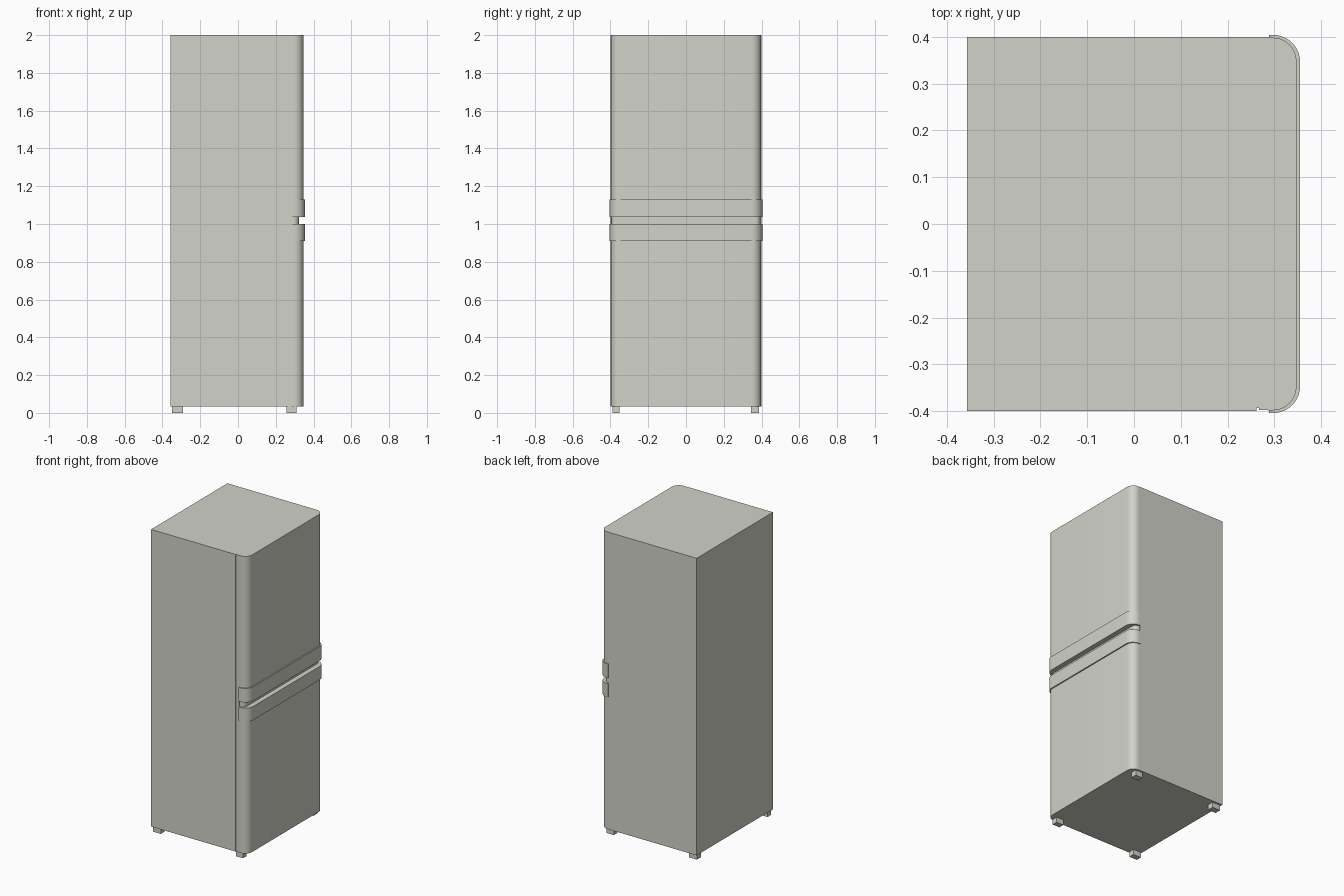
import bpy, bmesh, math

if "Cube" in bpy.data.objects:
    bpy.data.objects.remove(bpy.data.objects["Cube"])

enamel = bpy.data.materials.new("warm grey enamel")
enamel.diffuse_color = (0.64, 0.65, 0.58, 1)
enamel.use_nodes = True
enamel.node_tree.nodes["Principled BSDF"].inputs["Base Color"].default_value = enamel.diffuse_color


def prism(name, outline, z0, z1):
    """Extrude a counter-clockwise outline from z0 to z1."""
    bm = bmesh.new()
    face = bm.faces.new([bm.verts.new((x, y, z0)) for x, y in outline])
    res = bmesh.ops.extrude_face_region(bm, geom=[face], use_keep_orig=True)
    for v in res["geom"]:
        if isinstance(v, bmesh.types.BMVert):
            v.co.z = z1
    bmesh.ops.recalc_face_normals(bm, faces=bm.faces[:])
    mesh = bpy.data.meshes.new(name)
    bm.to_mesh(mesh)
    bm.free()
    ob = bpy.data.objects.new(name, mesh)
    bpy.context.collection.objects.link(ob)
    mesh.materials.append(enamel)
    bpy.ops.object.select_all(action='DESELECT')
    ob.select_set(True)
    bpy.context.view_layer.objects.active = ob
    bpy.ops.object.shade_smooth_by_angle(angle=math.radians(30))
    return ob


def rect(x0, x1, y0, y1):
    return [(x0, y0), (x1, y0), (x1, y1), (x0, y1)]


def rounded_front(x0, x1, hw, r, n=10):
    """Outline open at the back (x0), with rounded corners at the front (x1)."""
    pts = [(x0, -hw)]
    for sy, start in ((-1, -90), (1, 0)):
        for i in range(n + 1):
            a = math.radians(start + 90 * i / n)
            pts.append((x1 - r + r * math.cos(a), sy * (hw - r) + r * math.sin(a)))
    pts.append((x0, hw))
    return pts


BOTTOM, TOP = 0.035, 2.0
GAP0, GAP1 = 1.0, 1.037

# cabinet, with a shallow opening seam on the front side only
prism("cabinet", [(-0.357, -0.399), (0.262, -0.399), (0.262, -0.393), (0.267, -0.393),
                  (0.267, -0.397), (0.286, -0.397), (0.286, 0.399), (-0.357, 0.399)],
      BOTTOM, TOP)

# doors and the recessed strip between them
door = rounded_front(0.286, 0.347, 0.398, 0.05)
prism("lower_door", door, BOTTOM, GAP0)
prism("upper_door", door, GAP1, TOP)
prism("door_recess", rounded_front(0.286, 0.322, 0.394, 0.028), GAP0, GAP1)

# handle bands wrapping around the doors
outer = rounded_front(0.288, 0.355, 0.404, 0.058)
inner = rounded_front(0.288, 0.346, 0.397, 0.05)
prism("lower_handle_band", outer + inner[::-1], 0.91, GAP0)
prism("upper_handle_band", outer + inner[::-1], GAP1, 1.13)

# feet
for row, x0, x1 in (("rear", -0.35, -0.292), ("door", 0.258, 0.31)):
    for side, y0, y1 in (("front", -0.39, -0.353), ("back", 0.345, 0.386)):
        prism(f"{row}_{side}_foot", rect(x0, x1, y0, y1), 0, BOTTOM + 0.003)
